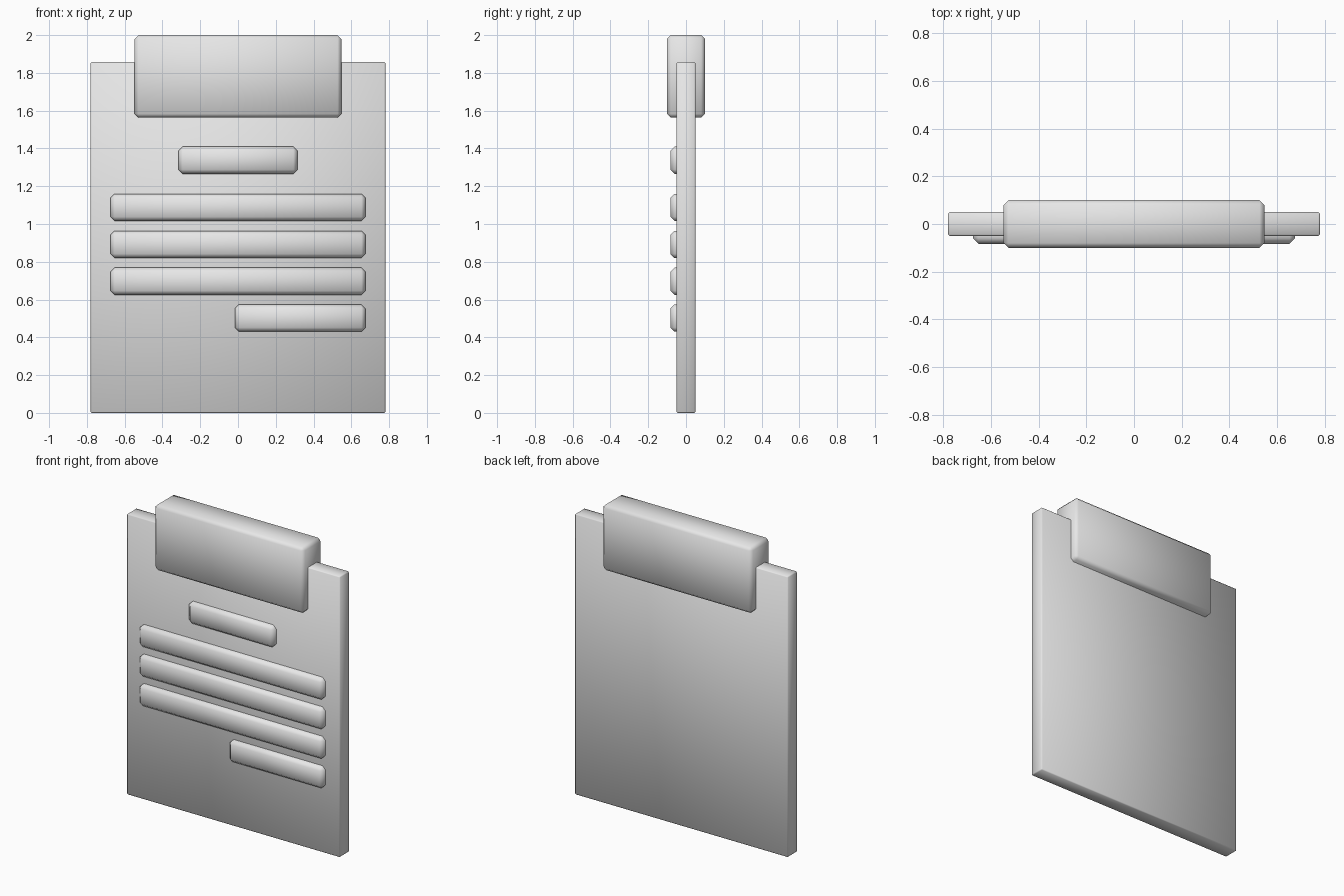
import bpy
import math

cube = bpy.data.objects.get("Cube")
if cube:
    bpy.data.objects.remove(cube, do_unlink=True)

grey = bpy.data.materials.new("plain grey")
grey.use_nodes = True
colour = (0.8, 0.8, 0.8, 1)
grey.diffuse_color = colour
grey.node_tree.nodes["Principled BSDF"].inputs["Base Color"].default_value = colour


def block(name, x, y, z, bevel):
    """Chamfered box from (min, max) ranges along each axis."""
    ranges = (x, y, z)
    bpy.ops.mesh.primitive_cube_add(size=1, location=[(a + b) / 2 for a, b in ranges])
    obj = bpy.context.object
    obj.name = name
    obj.scale = [b - a for a, b in ranges]
    bpy.ops.object.transform_apply(location=False, rotation=False, scale=True)
    mod = obj.modifiers.new("Chamfer", "BEVEL")
    mod.width = bevel
    mod.segments = 1
    bpy.ops.object.modifier_apply(modifier=mod.name)
    obj.data.materials.append(grey)
    bpy.ops.object.shade_smooth_by_angle(angle=math.radians(60))
    return obj


# Backing board and the thick clip straddling its top edge
block("board", (-0.78, 0.78), (-0.05, 0.05), (0, 1.857), 0.006)
block("clip", (-0.547, 0.547), (-0.1, 0.1), (1.563, 2), 0.02)

# Raised text lines: title, three full lines and a short last line
lines = {
    "title_line": (-0.315, 0.315, 1.338),
    "text_line_1": (-0.675, 0.675, 1.088),
    "text_line_2": (-0.675, 0.675, 0.892),
    "text_line_3": (-0.675, 0.675, 0.697),
    "last_line": (-0.017, 0.675, 0.502),
}
for name, (left, right, z) in lines.items():
    block(name, (left, right), (-0.083, -0.01), (z - 0.072, z + 0.072), 0.022)
